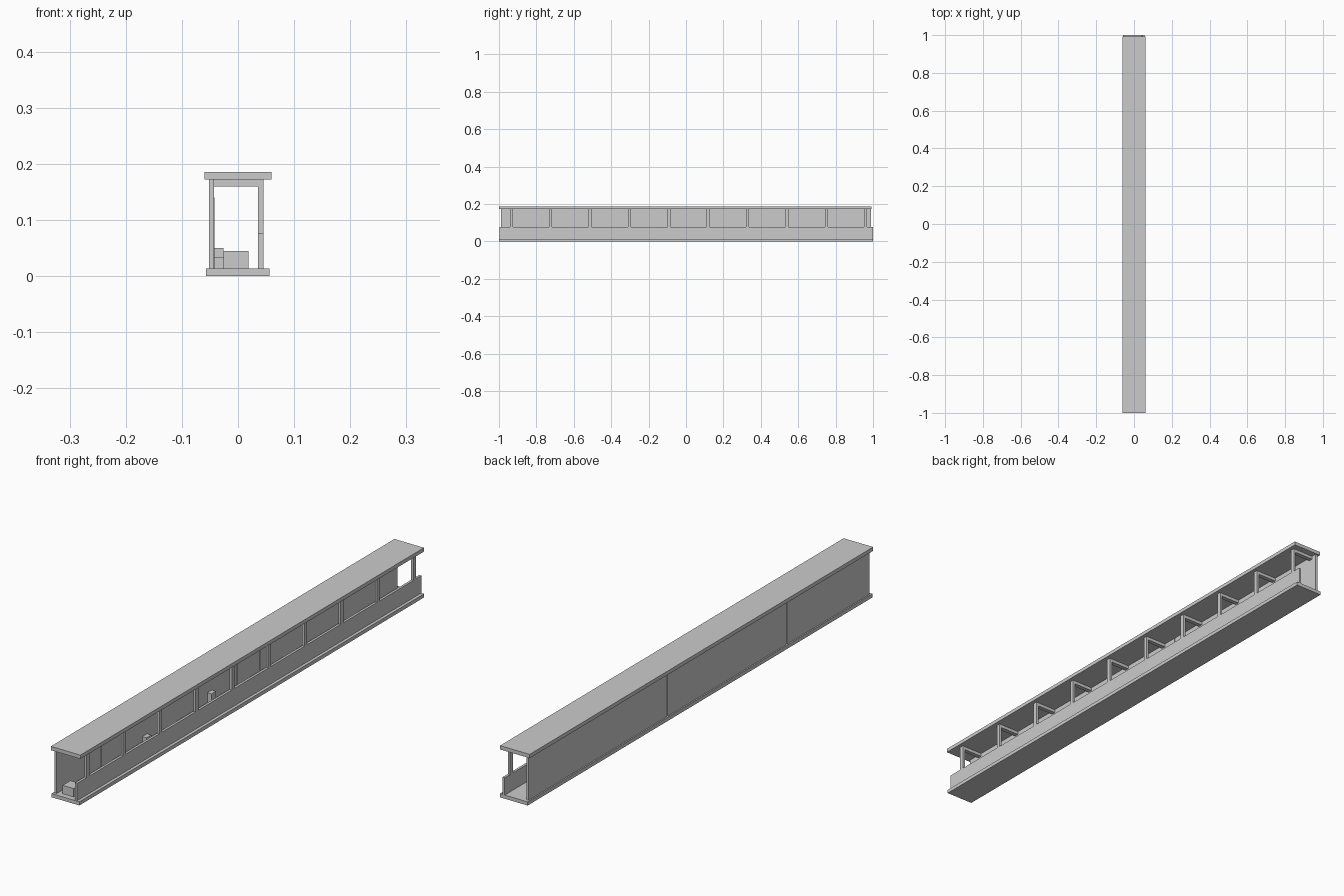
import bpy

if "Cube" in bpy.data.objects:
    bpy.data.objects.remove(bpy.data.objects["Cube"])


def box(name, x, y, z):
    """Axis-aligned box from (min, max) ranges."""
    bpy.ops.mesh.primitive_cube_add(
        size=1, location=[(a + b) / 2 for a, b in (x, y, z)])
    ob = bpy.context.object
    ob.name = name
    ob.scale = [b - a for a, b in (x, y, z)]
    bpy.ops.object.transform_apply(location=False, rotation=False, scale=True)
    return ob


FLOOR, ROOF = 0.0135, 0.172
WALL_IN, WALL_OUT = -0.043, -0.052
RAIL_IN, RAIL_OUT = 0.036, 0.045

# Floor slab, roof slab and parapet
box("floor_slab", (-0.057, 0.056), (-1, 1), (0, FLOOR))
box("roof_slab", (-0.06, 0.06), (-1, 0.993), (ROOF, 0.186))
box("parapet", (RAIL_IN, RAIL_OUT), (-0.997, 1), (FLOOR, 0.077))

# Closed back wall in three lengths, with narrow joint strips set in
joints = [-0.507, 0.185]
edges = [-0.99] + joints + [0.988]
for i in range(3):
    a = edges[i] + (0.004 if i > 0 else 0)
    b = edges[i + 1] - (0.004 if i < 2 else 0)
    box(f"back_wall_{i + 1}", (WALL_OUT, WALL_IN), (a, b), (FLOOR, ROOF))
for i, y in enumerate(joints):
    box(f"wall_joint_{i + 1}", (WALL_OUT + 0.002, WALL_IN - 0.001),
        (y - 0.004, y + 0.004), (FLOOR, ROOF))

# Shallow door panels on the inner wall face
for i, y in enumerate([-0.70, -0.33, 0.09, 0.36, 0.72]):
    box(f"door_panel_{i + 1}", (WALL_IN, WALL_IN + 0.001),
        (y - 0.033, y + 0.033), (FLOOR, 0.14))

# Posts standing on the parapet, each with a cross beam to the wall
for i in range(10):
    y = -0.934 + i * 0.2105
    ys = (y - 0.008, y + 0.008)
    box(f"post_{i + 1}", (RAIL_IN, RAIL_OUT), ys, (0.077, ROOF))
    box(f"cross_beam_{i + 1}", (WALL_IN, RAIL_IN), ys, (0.16, ROOF))

# Crates left on the walkway
box("crate_large", (-0.026, 0.019), (-0.98, -0.935), (FLOOR, 0.0445))
box("crate_tall", (WALL_IN, -0.026), (-0.116, -0.09), (FLOOR, 0.05))
box("crate_low", (WALL_IN, -0.026), (-0.494, -0.466), (FLOOR, 0.033))
